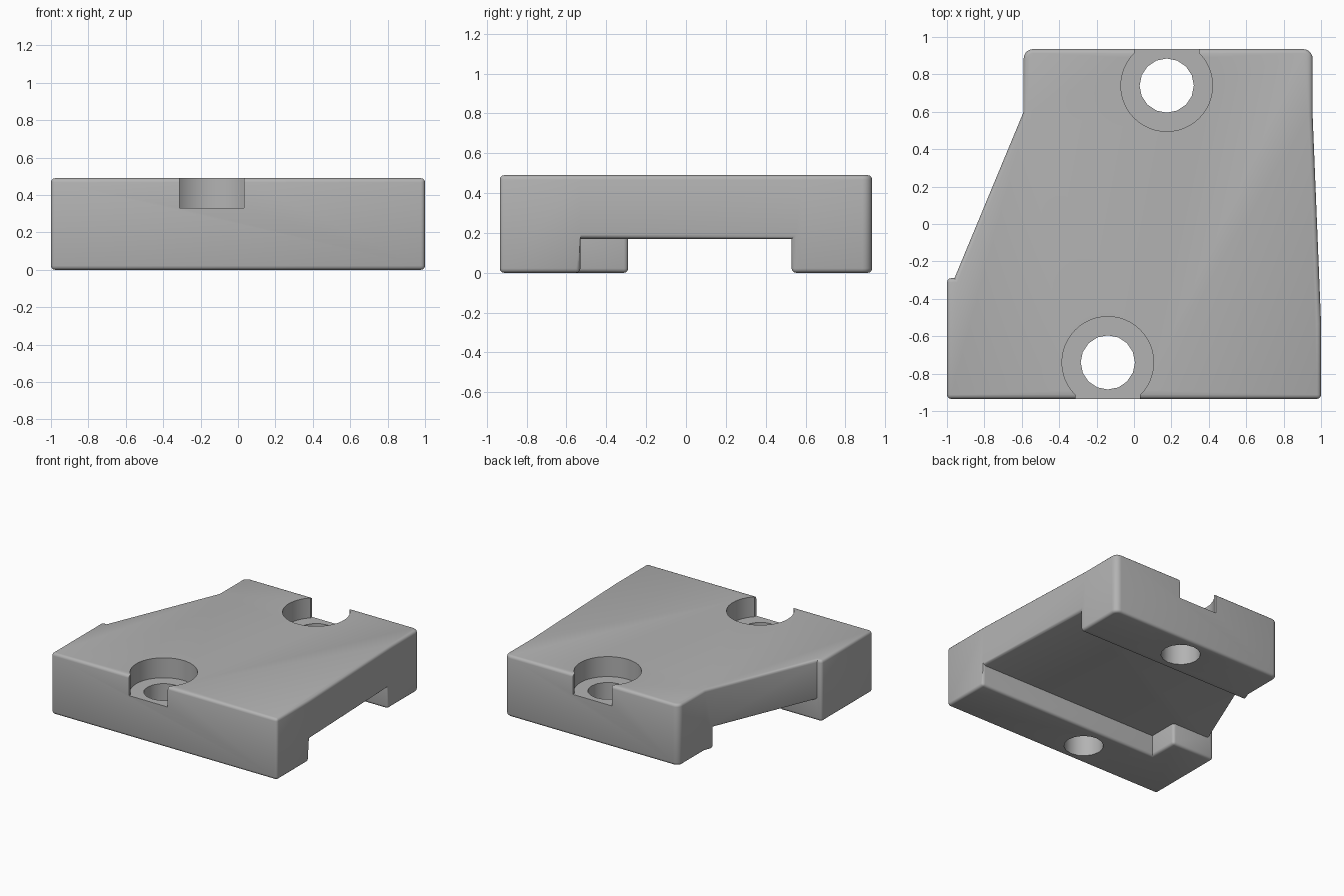
import bpy
import bmesh
import math

if "Cube" in bpy.data.objects:
    bpy.data.objects.remove(bpy.data.objects["Cube"])

HEIGHT = 0.49
CEILING = 0.17
POCKET_FLOOR = 0.33
EDGE_Y = 0.935

grey = bpy.data.materials.new("plain grey")
grey.use_nodes = True
colour = (0.45, 0.45, 0.45, 1)
grey.diffuse_color = colour
grey.node_tree.nodes["Principled BSDF"].inputs["Base Color"].default_value = colour


def prism(name, outline, low, high):
    """Extrude a counter-clockwise outline between two heights."""
    bm = bmesh.new()
    base = bm.faces.new([bm.verts.new((x, y, low)) for x, y in outline])
    grown = bmesh.ops.extrude_face_region(bm, geom=[base])["geom"]
    for v in grown:
        if isinstance(v, bmesh.types.BMVert):
            v.co.z = high
    bmesh.ops.recalc_face_normals(bm, faces=bm.faces)
    mesh = bpy.data.meshes.new(name)
    bm.to_mesh(mesh)
    bm.free()
    mesh.materials.append(grey)
    obj = bpy.data.objects.new(name, mesh)
    bpy.context.collection.objects.link(obj)
    return obj


def arc(cx, cy, radius, start, end, steps):
    angles = [math.radians(start + (end - start) * i / steps) for i in range(steps + 1)]
    return [(cx + radius * math.cos(a), cy + radius * math.sin(a)) for a in angles]


def circle(cx, cy, radius, sides):
    return arc(cx, cy, radius, 0, 360, sides)[:-1]


def cut(target, cutter):
    """Subtract the cutter, bake the result and remove the cutter."""
    mod = target.modifiers.new("cut", "BOOLEAN")
    mod.operation = "DIFFERENCE"
    mod.solver = "EXACT"
    mod.object = cutter
    graph = bpy.context.evaluated_depsgraph_get()
    mesh = bpy.data.meshes.new_from_object(target.evaluated_get(graph))
    target.modifiers.clear()
    target.data = mesh
    bpy.data.objects.remove(cutter)


# Tapered plate with a shoulder on one side and rounded rear corners
R = 0.05
outline = [(-1, -EDGE_Y), (1, -EDGE_Y), (1, -0.53), (0.955, 0.58)]
outline += arc(0.955 - R, EDGE_Y - R, R, 0, 90, 5)
outline += arc(-0.59 + R, EDGE_Y - R, R, 90, 180, 5)
outline += [(-0.59, 0.6), (-0.96, -0.29), (-1, -0.29)]
body = prism("mounting_block", outline, 0, HEIGHT)

# Underside channel that leaves a rear foot and an L-shaped front foot
cut(body, prism("channel_cutter", [
    (1.2, -0.53), (1.2, 0.53), (-1.2, 0.53),
    (-1.2, -0.29), (-0.62, -0.29), (-0.62, -0.53)], -0.1, CEILING))

# Round the outer edges, keeping inner corners crisp
bm = bmesh.new()
bm.from_mesh(body.data)
bmesh.ops.remove_doubles(bm, verts=bm.verts, dist=0.0005)
bmesh.ops.dissolve_limit(bm, angle_limit=0.01, verts=bm.verts, edges=bm.edges)
outer = [e for e in bm.edges if len(e.link_faces) == 2
         and e.calc_face_angle_signed() > math.radians(30)]
bmesh.ops.bevel(bm, geom=outer, offset=0.022, offset_type="OFFSET",
                segments=3, profile=0.5, affect="EDGES", clamp_overlap=False)
bm.to_mesh(body.data)
bm.free()

# Counterbored bolt holes, each pocket opening through the nearest edge
for cx, side in ((-0.14, -1), (0.175, 1)):
    cy = side * 0.74
    cut(body, prism("pocket_cutter", circle(cx, cy, 0.245, 48), POCKET_FLOOR, 0.6))
    mouth = sorted((side * 0.89, side * 1.1))
    corners = [(cx - 0.172, mouth[0]), (cx + 0.172, mouth[0]),
               (cx + 0.172, mouth[1]), (cx - 0.172, mouth[1])]
    cut(body, prism("mouth_cutter", corners, POCKET_FLOOR, 0.6))
    cut(body, prism("hole_cutter", circle(cx, cy, 0.145, 16), -0.1, 0.6))

# Smooth shading with crisp edges
bpy.ops.object.select_all(action="DESELECT")
body.select_set(True)
bpy.context.view_layer.objects.active = body
bpy.ops.object.shade_smooth_by_angle(angle=math.radians(32))
